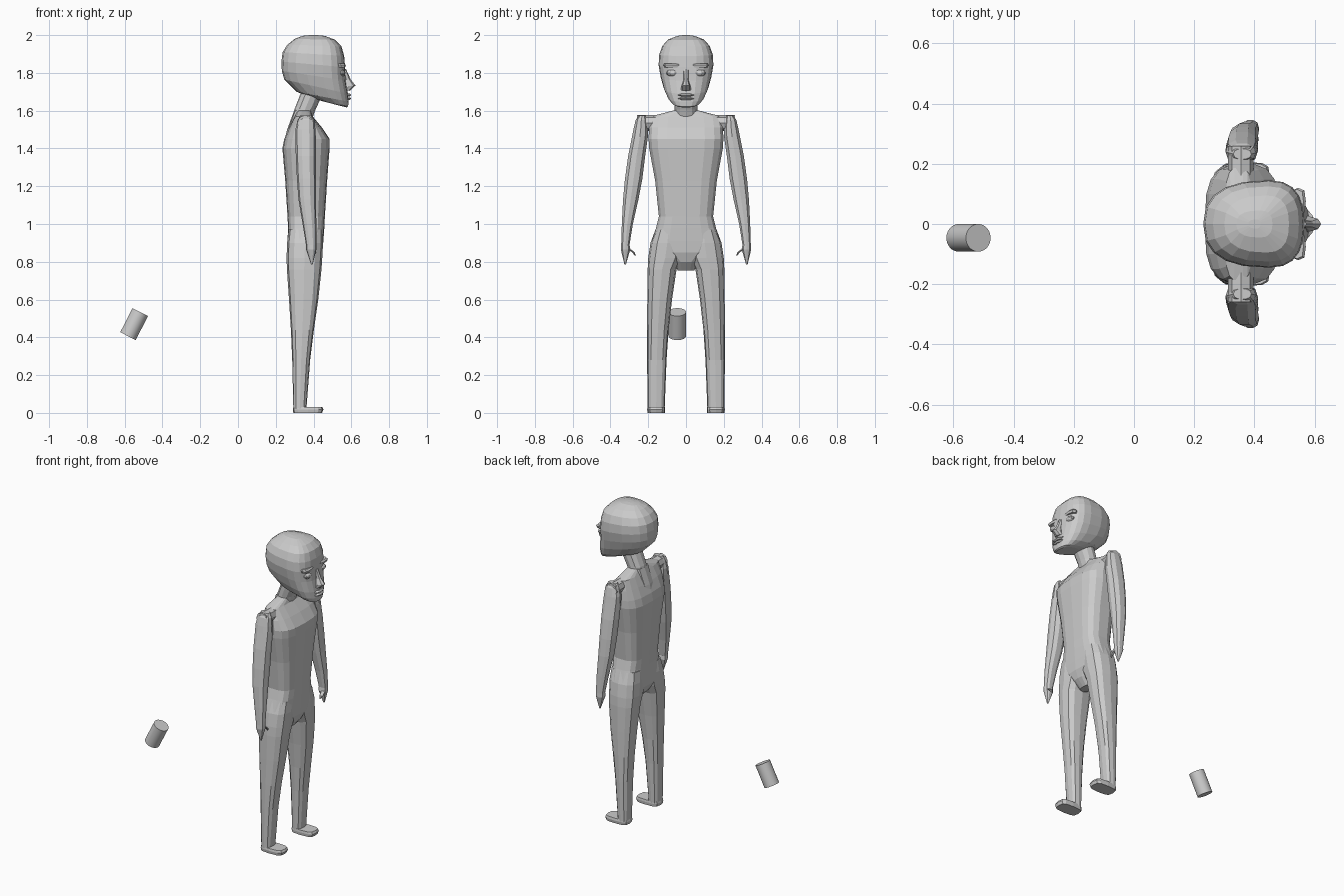
import bpy, bmesh, math
from mathutils import Vector


def finish(name, bm, mirror=False):
    bmesh.ops.recalc_face_normals(bm, faces=bm.faces)
    me = bpy.data.meshes.new(name)
    bm.to_mesh(me)
    bm.free()
    ob = bpy.data.objects.new(name, me)
    bpy.context.collection.objects.link(ob)
    if mirror:
        mod = ob.modifiers.new("Mirror", "MIRROR")
        mod.use_axis = (False, True, False)
    return ob


def loft(name, rings, n=16, p=0.75, wide=0.5, mirror=False):
    """Skin rings given as (back x, back z, front x, front z, y min, y max).
    wide = where along back-to-front the ring is broadest, p = squareness."""
    bm = bmesh.new()
    loops = []
    for xb, zb, xf, zf, y0, y1 in rings:
        loop = []
        for i in range(n):
            a = 2 * math.pi * i / n
            c, s = math.cos(a), math.sin(a)
            c = math.copysign(abs(c) ** p, c)
            s = math.copysign(abs(s) ** p, s)
            t = wide + c * ((1 - wide) if c > 0 else wide)
            loop.append(bm.verts.new((xb + t * (xf - xb),
                                      (y0 + y1) / 2 + s * (y1 - y0) / 2,
                                      zb + t * (zf - zb))))
        loops.append(loop)
    for a, b in zip(loops, loops[1:]):
        for i in range(n):
            j = (i + 1) % n
            bm.faces.new((a[i], a[j], b[j], b[i]))
    bm.faces.new(loops[0])
    bm.faces.new(loops[-1])
    return finish(name, bm, mirror)


def flat(z, xb, xf, y0, y1):
    return (xb, z, xf, z, y0, y1)


def sym(z, xb, xf, hw):
    return (xb, z, xf, z, -hw, hw)


# Head, with rings tilting down toward the chin
head = [(.44, 1.652, .575, 1.617, .05), (.40, 1.665, .583, 1.622, .07),
        (.31, 1.70, .585, 1.648, .095), (.245, 1.765, .582, 1.69, .117),
        (.232, 1.81, .57, 1.76, .134), (.23, 1.86, .567, 1.83, .145),
        (.236, 1.91, .562, 1.89, .142), (.262, 1.95, .548, 1.94, .125),
        (.30, 1.98, .515, 1.975, .095), (.34, 1.996, .46, 1.996, .045),
        (.38, 2.0, .42, 2.0, .015)]
loft("head", [(a, b, c, d, -w, w) for a, b, c, d, w in head], 20, .8, .65)

# Nose
loft("nose", [(.55, 1.715, .592, 1.705, -.028, .028),
              (.55, 1.725, .622, 1.733, -.024, .024),
              (.55, 1.76, .597, 1.765, -.013, .013),
              (.55, 1.82, .572, 1.82, -.014, .014)], 8, 1)

# Lips
for label, z in (("upper_lip", 1.683), ("lower_lip", 1.664)):
    loft(label, [sym(z - .008, .54, .592, .03), sym(z, .54, .599, .048),
                 sym(z + .007, .54, .592, .03)], 10, 1)

# Eyes and brows
bm = bmesh.new()
bmesh.ops.create_uvsphere(bm, u_segments=10, v_segments=6, radius=1)
bmesh.ops.scale(bm, vec=(.02, .034, .018), verts=bm.verts)
bmesh.ops.translate(bm, vec=(.55, .072, 1.80), verts=bm.verts)
finish("eyes", bm, True)
loft("brows", [flat(1.828, .52, .567, .035, .115),
               flat(1.842, .52, .571, .03, .12),
               flat(1.85, .52, .563, .035, .115)], 8, .6, mirror=True)

# Neck
loft("neck", [(.285, 1.54, .39, 1.55, -.06, .06), (.30, 1.61, .41, 1.605, -.06, .06),
              (.335, 1.70, .445, 1.68, -.066, .066)], 12, .9)

# Upper-back ridge below the neck
loft("upper_back", [sym(1.41, .238, .30, .045), sym(1.50, .26, .33, .05),
                    sym(1.60, .297, .36, .055)], 8, .6)

# Torso and pelvis
loft("torso", [sym(.755, .33, .39, .045), sym(.80, .285, .43, .06),
               sym(.85, .262, .447, .13), sym(.91, .262, .452, .182),
               sym(.98, .265, .457, .16), sym(1.04, .262, .46, .145),
               sym(1.23, .25, .472, .165), sym(1.40, .235, .485, .197),
               sym(1.45, .245, .485, .20), sym(1.51, .27, .445, .198),
               sym(1.57, .30, .395, .188), sym(1.60, .315, .385, .07)], 18, .65)

# Shoulder joints
bm = bmesh.new()
bmesh.ops.create_cone(bm, cap_ends=True, segments=8, radius1=.042, radius2=.042, depth=.12)
for v in bm.verts:
    v.co = Vector((v.co.x + .355, v.co.z + .20, v.co.y + 1.535))
finish("shoulder_joints", bm, True)

# Arms with tapered hands
loft("arms", [flat(.785, .387, .395, .318, .326), flat(.865, .36, .415, .294, .346),
              flat(.89, .36, .415, .298, .344), flat(1.0, .342, .415, .28, .341),
              flat(1.13, .32, .412, .25, .335), flat(1.24, .312, .412, .229, .325),
              flat(1.36, .306, .412, .214, .308), flat(1.46, .304, .412, .20, .288),
              flat(1.50, .304, .41, .20, .28), flat(1.55, .315, .405, .205, .268),
              flat(1.575, .33, .39, .215, .25)], 10, .85, mirror=True)

# Thumbs
loft("thumbs", [flat(.83, .398, .402, .266, .27), flat(.85, .39, .415, .27, .285),
                flat(.87, .385, .41, .295, .315)], 6, 1, mirror=True)

# Legs
loft("legs", [flat(.02, .293, .362, .113, .203), flat(.28, .287, .382, .103, .206),
              flat(.44, .28, .402, .092, .206), flat(.60, .27, .425, .074, .205),
              flat(.76, .259, .442, .05, .203), flat(.82, .257, .446, .02, .20),
              flat(.90, .26, .45, .01, .188), flat(.97, .268, .448, .02, .162)],
     12, .75, mirror=True)

# Feet
loft("feet", [flat(0, .293, .445, .112, .203), flat(.018, .29, .452, .11, .206),
              flat(.032, .293, .445, .112, .203)], 12, .55, mirror=True)

# Separate tilted cylinder
bpy.ops.mesh.primitive_cylinder_add(vertices=32, radius=.046, depth=.143,
                                    location=(-.55, -.046, .47),
                                    rotation=(0, math.radians(27), 0))
bpy.context.object.name = "tilted_cylinder"
bpy.ops.object.shade_smooth_by_angle()
